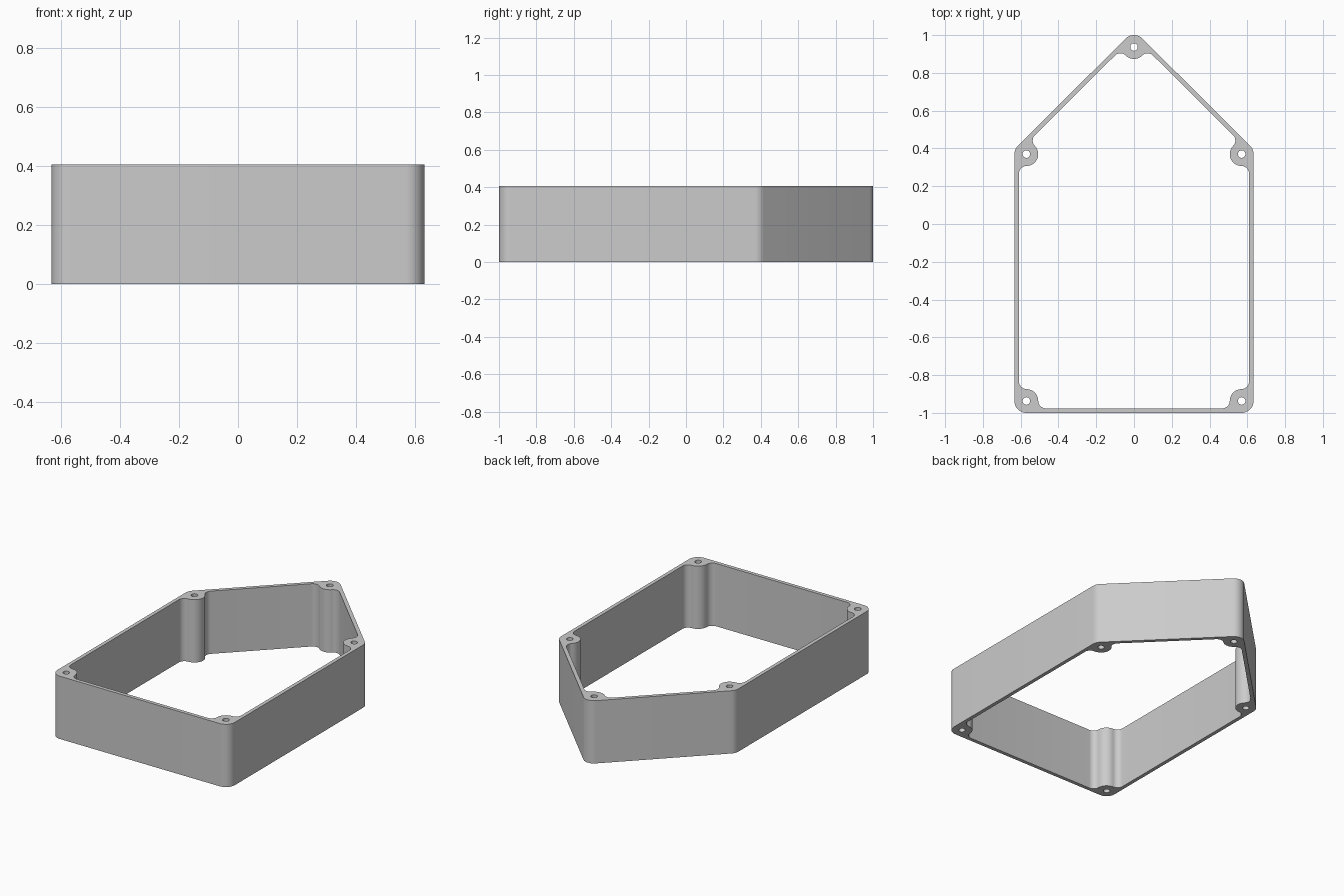
import bpy, bmesh
from math import atan2, cos, sin, tau, sqrt
from mathutils import Vector

if "Cube" in bpy.data.objects:
    bpy.data.objects.remove(bpy.data.objects["Cube"], do_unlink=True)

HEIGHT = 0.405
BOSS = 0.063           # boss and outer corner radius
WALL = 0.024
FILLET = 0.04
HOLE = 0.02
INSET = BOSS - WALL    # inner wall offset from the line between screw holes

# Screw hole centres, counter-clockwise
centres = [Vector(p) for p in ((-0.57, -0.937), (0.57, -0.937), (0.57, 0.37),
                               (0, 0.937), (-0.57, 0.37))]


def arc(centre, radius, start, end, turn=1, steps=12):
    """Points on an arc between two directions; turn 1 is counter-clockwise."""
    a = atan2(start.y, start.x)
    sweep = (turn * (atan2(end.y, end.x) - a)) % tau
    angles = [a + turn * sweep * i / steps for i in range(steps + 1)]
    return [centre + radius * Vector((cos(t), sin(t))) for t in angles]


def outward(d):
    return Vector((d.y, -d.x))


# Outer outline, and inner outline with filleted bosses
outer, inner = [], []
reach = sqrt((BOSS + FILLET) ** 2 - (INSET - FILLET) ** 2)
for i, c in enumerate(centres):
    a = (c - centres[i - 1]).normalized()
    b = (centres[(i + 1) % len(centres)] - c).normalized()
    na, nb = outward(a), outward(b)
    outer += arc(c, BOSS, na, nb)
    f1 = c - a * reach + na * (INSET - FILLET)
    f2 = c + b * reach + nb * (INSET - FILLET)
    inner += arc(f1, FILLET, na, c - f1)
    inner += arc(c, BOSS, f1 - c, f2 - c, -1, 16)[1:-1]
    inner += arc(f2, FILLET, c - f2, nb)

# Screw holes
holes = [[c + HOLE * Vector((cos(tau * k / 24), sin(tau * k / 24))) for k in range(24)]
         for c in centres]

# Fill the flat section and extrude it upward
bm = bmesh.new()
for loop in [outer, inner] + holes:
    verts = [bm.verts.new((p.x, p.y, 0)) for p in loop]
    for i, v in enumerate(verts):
        bm.edges.new((verts[i - 1], v))
bmesh.ops.triangle_fill(bm, use_beauty=True, use_dissolve=False,
                        edges=bm.edges[:], normal=(0, 0, 1))
top = bmesh.ops.extrude_face_region(bm, geom=bm.faces[:], use_keep_orig=True)
bmesh.ops.translate(bm, vec=(0, 0, HEIGHT),
                    verts=[g for g in top["geom"] if isinstance(g, bmesh.types.BMVert)])
bmesh.ops.recalc_face_normals(bm, faces=bm.faces[:])
mesh = bpy.data.meshes.new("enclosure_frame")
bm.to_mesh(mesh)
bm.free()

# Plain grey material
grey = bpy.data.materials.new("light_grey")
grey.use_nodes = True
colour = (0.6, 0.6, 0.6, 1)
grey.diffuse_color = colour
grey.node_tree.nodes["Principled BSDF"].inputs["Base Color"].default_value = colour
mesh.materials.append(grey)

frame = bpy.data.objects.new("enclosure_frame", mesh)
bpy.context.collection.objects.link(frame)
bpy.ops.object.select_all(action="DESELECT")
frame.select_set(True)
bpy.context.view_layer.objects.active = frame
bpy.ops.object.shade_smooth_by_angle(angle=0.6)
